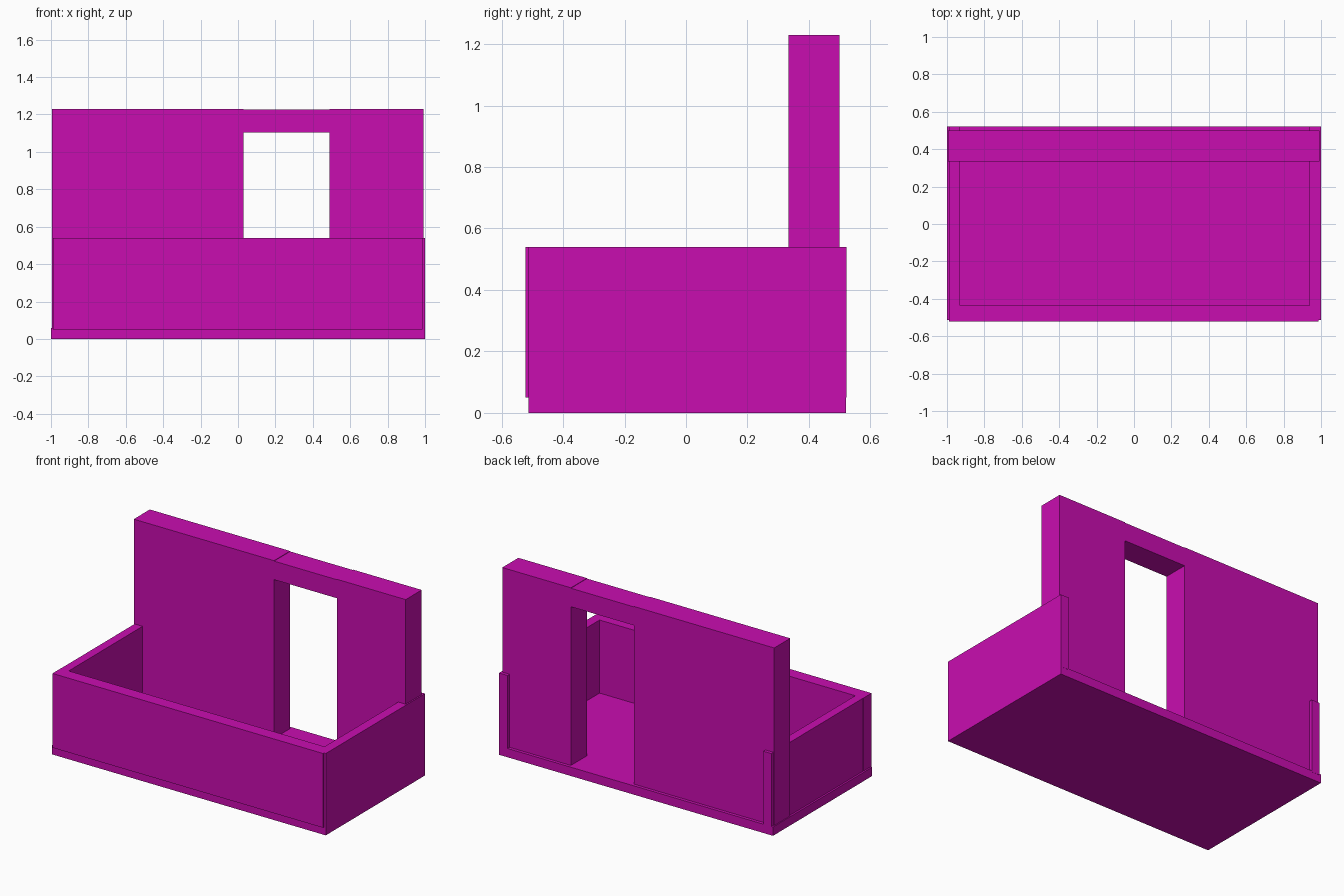
import bpy

default_cube = bpy.data.objects.get("Cube")
if default_cube:
    bpy.data.objects.remove(default_cube, do_unlink=True)

# Single painted finish
COLOUR = (0.584, 0.004, 0.434, 1.0)
paint = bpy.data.materials.new("magenta paint")
paint.use_nodes = True
paint.diffuse_color = COLOUR
shader = next(n for n in paint.node_tree.nodes if n.type == "BSDF_PRINCIPLED")
shader.inputs["Base Color"].default_value = COLOUR
shader.inputs["Roughness"].default_value = 0.8


def block(name, x, y, z):
    """Box spanning the given (low, high) ranges."""
    spans = (x, y, z)
    bpy.ops.mesh.primitive_cube_add(size=1, location=[(a + b) / 2 for a, b in spans])
    obj = bpy.context.object
    obj.name = name
    obj.scale = [b - a for a, b in spans]
    bpy.ops.object.transform_apply(location=False, rotation=False, scale=True)
    obj.data.materials.append(paint)
    return obj


FLOOR_TOP = 0.058
FOOT = 0.05
RAIL_TOP = 0.54
WALL_TOP = 1.23
DOOR = (0.03, 0.49)
DOOR_TOP = 1.105
WALL_Y = (0.333, 0.5)

# Floor slab
block("floor_slab", (-1, 1), (-0.513, 0.521), (0, FLOOR_TOP))

# Low parapet around three sides
block("front_parapet", (-0.989, 0.986), (-0.522, -0.437), (FOOT, RAIL_TOP))
block("right_parapet", (-0.988, -0.93), (-0.513, 0.522), (FOOT, RAIL_TOP))
block("left_parapet", (0.937, 1), (-0.513, 0.522), (FOOT, RAIL_TOP))

# House wall with a doorway
block("wall_right_of_door", (-0.994, DOOR[0]), WALL_Y, (FOOT, WALL_TOP))
block("wall_left_of_door", (DOOR[1], 0.991), WALL_Y, (FOOT, WALL_TOP))
block("door_lintel", DOOR, WALL_Y, (DOOR_TOP, WALL_TOP - 0.003))
